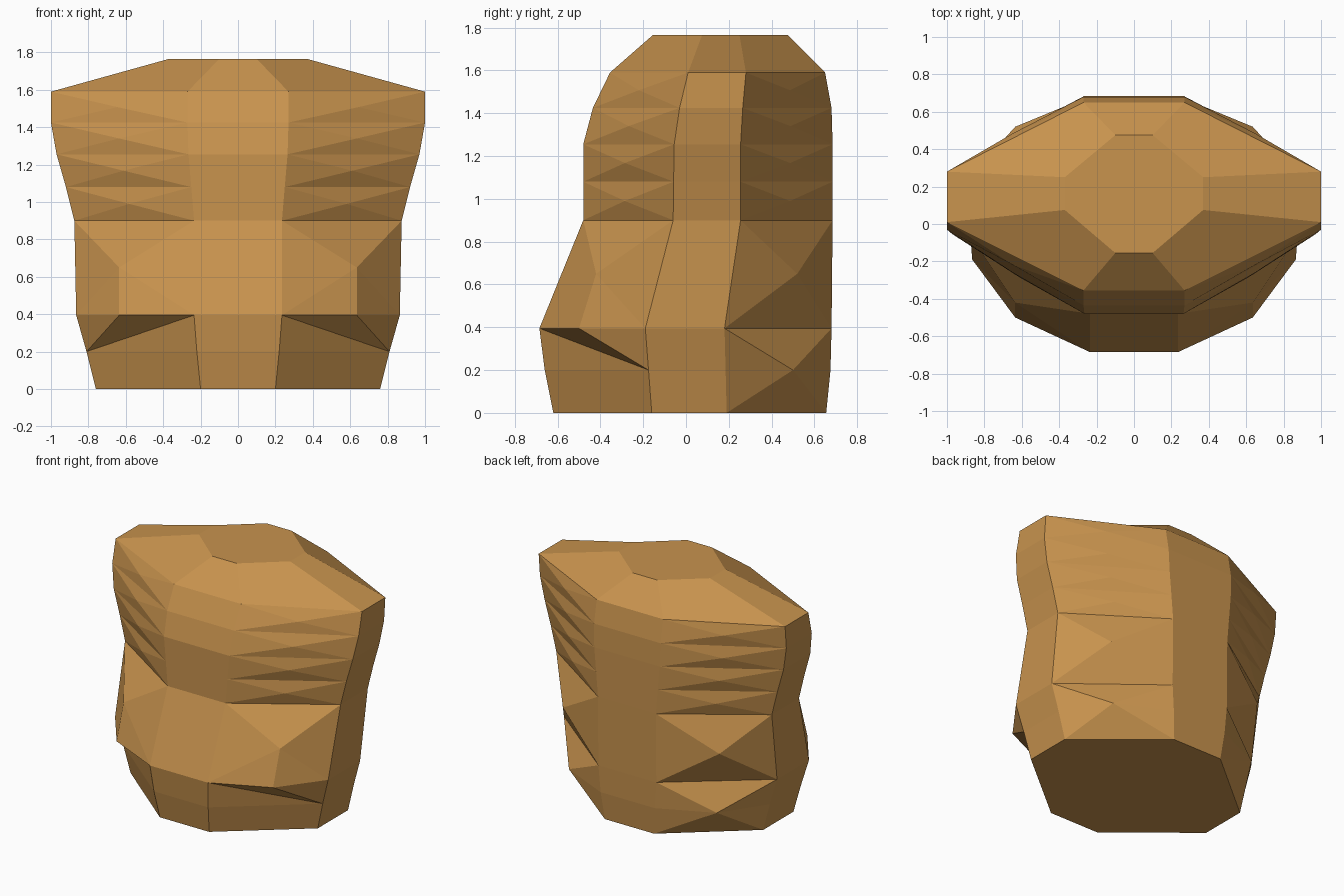
import bpy, bmesh
from mathutils import Vector

if "Cube" in bpy.data.objects:
    bpy.data.objects.remove(bpy.data.objects["Cube"])

# Octagonal rings: z, front/back half width, half width, front y, side front y, side back y, back y
RINGS = [
    (0.00, 0.20, 0.76, -0.62, -0.16, 0.19, 0.655),
    (0.20, 0.22, 0.81, -0.66, -0.175, 0.185, 0.675),
    (0.395, 0.235, 0.865, -0.685, -0.19, 0.18, 0.68),
    (0.90, 0.235, 0.875, -0.48, -0.06, 0.255, 0.685),
    (1.08, 0.25, 0.92, -0.48, -0.058, 0.255, 0.685),
    (1.255, 0.265, 0.97, -0.48, -0.055, 0.255, 0.685),
    (1.425, 0.27, 1.00, -0.435, -0.03, 0.265, 0.68),
    (1.59, 0.27, 1.00, -0.355, 0.01, 0.28, 0.65),
    (1.765, 0.10, 0.37, -0.155, 0.075, 0.25, 0.475),
]

bm = bmesh.new()


def corners(ring, s):
    """Front, side front, side back and back corner on one side."""
    z, a, w, yf, s1, s2, yb = ring
    return [bm.verts.new(p) for p in
            ((s * a, yf, z), (s * w, s1, z), (s * w, s2, z), (s * a, yb, z))]


def fan(apex, loop):
    """Shallow pyramid over a closed loop of vertices."""
    v = bm.verts.new(apex)
    for i, p in enumerate(loop):
        bm.faces.new((v, p, loop[(i + 1) % len(loop)]))


def ridge(loop, height, s):
    """Pyramid whose tip stands slightly out of the panel."""
    mid = sum((p.co for p in loop), Vector()) / 4
    edge = loop[1].co - loop[0].co
    out = Vector((edge.y, -edge.x, 0)).normalized()
    if out.x * s < 0:
        out.negate()
    fan(mid + out * height, loop)


L = [corners(r, -1) for r in RINGS]
R = [corners(r, 1) for r in RINGS]

# Front, back and side panels
for i in range(len(RINGS) - 1):
    for k in (0, 3):
        bm.faces.new((L[i][k], R[i][k], R[i + 1][k], L[i + 1][k]))
    for V in (L, R):
        bm.faces.new((V[i][1], V[i][2], V[i + 1][2], V[i + 1][1]))

for V, s in ((L, -1), (R, 1)):
    F, S, T, B = zip(*V)
    # Overhanging front lip and the recess under it
    lip = bm.verts.new((s * 0.635, -0.50, 0.395))
    bm.faces.new((F[2], lip, S[1]))
    bm.faces.new((lip, S[2], S[1]))
    bm.faces.new((F[2], S[1], F[1]))
    bm.faces.new((F[0], F[1], S[1], S[0]))
    fan((s * 0.635, -0.42, 0.65), [F[2], lip, S[2], S[3], F[3]])
    # Faceted lower back corners
    fan((s * 0.60, 0.50, 0.20), [B[0], T[0], T[1], T[2], B[2], B[1]])
    fan((s * 0.635, 0.52, 0.65), [B[2], T[2], T[3], B[3]])
    # Ribbed upper corners
    for i in range(3, 7):
        ridge([F[i], S[i], S[i + 1], F[i + 1]], 0.02, s)
        ridge([B[i], T[i], T[i + 1], B[i + 1]], 0.02, s)
    # Sloping shoulders
    bm.faces.new((F[7], S[7], S[8], F[8]))
    bm.faces.new((B[7], T[7], T[8], B[8]))

# Flat base and top
for i in (0, -1):
    bm.faces.new(L[i] + R[i][::-1])

bmesh.ops.recalc_face_normals(bm, faces=bm.faces[:])
mesh = bpy.data.meshes.new("torso_block")
bm.to_mesh(mesh)
bm.free()

tan = bpy.data.materials.new("tan")
tan.diffuse_color = (0.578, 0.292, 0.076, 1)
tan.use_nodes = True
tan.node_tree.nodes["Principled BSDF"].inputs["Base Color"].default_value = tan.diffuse_color
mesh.materials.append(tan)
bpy.context.collection.objects.link(bpy.data.objects.new("torso_block", mesh))
